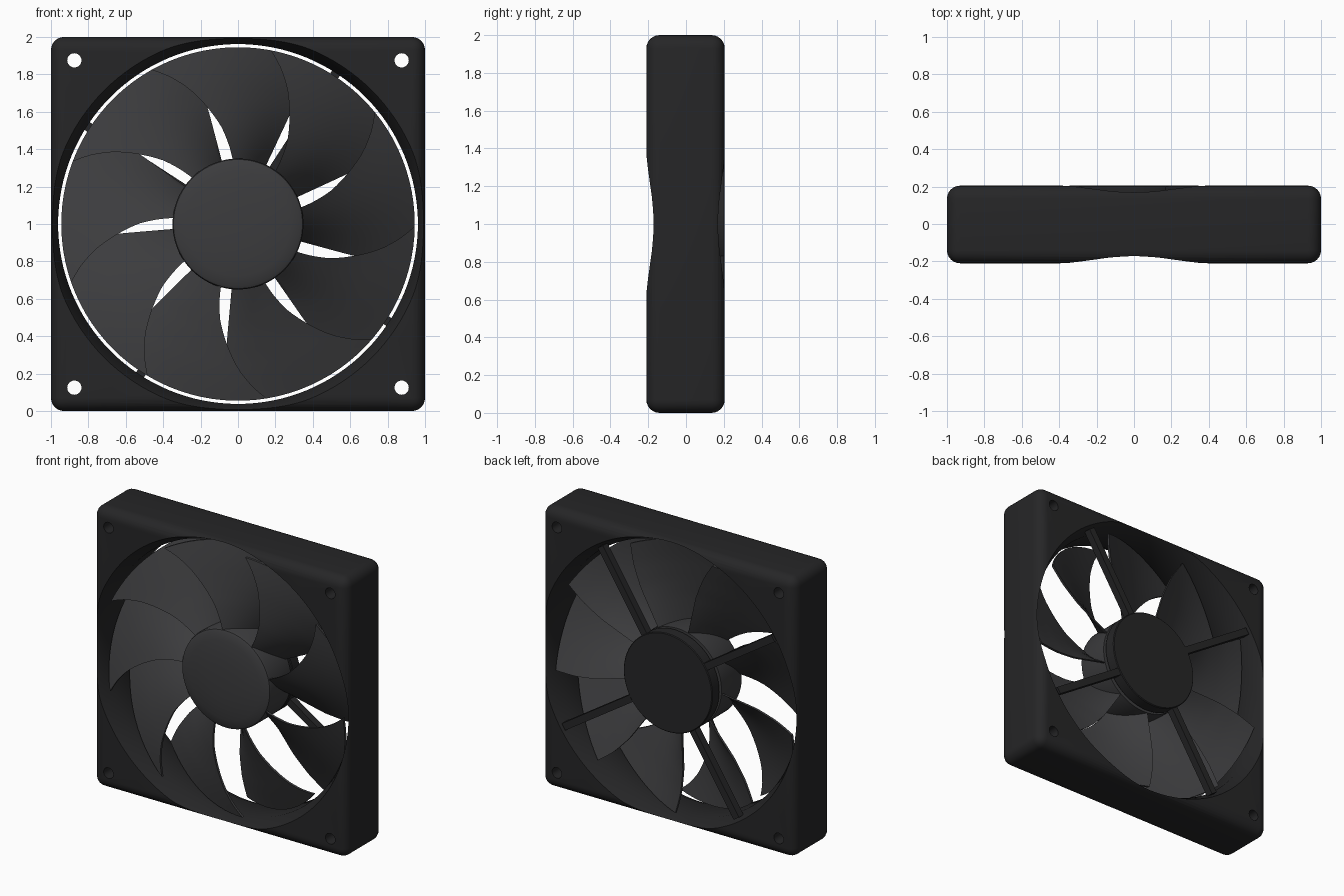
import bpy, bmesh, math
from math import cos, sin, radians, pi

if "Cube" in bpy.data.objects:
    bpy.data.objects.remove(bpy.data.objects["Cube"])

CZ = 1.0  # height of the fan axis


def material(name, c):
    m = bpy.data.materials.new(name)
    m.diffuse_color = (c, c, c * 1.06, 1)
    m.use_nodes = True
    m.node_tree.nodes["Principled BSDF"].inputs["Base Color"].default_value = m.diffuse_color
    return m


DARK = material("frame_black", 0.019)
GREY = material("rotor_charcoal", 0.045)


def make(name, bm, mat, angle=35):
    bmesh.ops.recalc_face_normals(bm, faces=bm.faces)
    me = bpy.data.meshes.new(name)
    bm.to_mesh(me)
    bm.free()
    ob = bpy.data.objects.new(name, me)
    bpy.context.collection.objects.link(ob)
    me.materials.append(mat)
    smooth(ob, angle)
    return ob


def activate(ob):
    bpy.ops.object.select_all(action='DESELECT')
    ob.select_set(True)
    bpy.context.view_layer.objects.active = ob


def smooth(ob, angle=35):
    activate(ob)
    bpy.ops.object.shade_smooth_by_angle(angle=radians(angle))


def lathe(profile, n=96, cx=0.0, cz=CZ):
    """Closed solid turned about an axis along y; profile is (radius, y)."""
    bm = bmesh.new()
    rings = [[bm.verts.new((cx + r * cos(2 * pi * i / n), y, cz + r * sin(2 * pi * i / n)))
              for i in range(n)] for r, y in profile]
    for a, b in zip(rings, rings[1:]):
        for i in range(n):
            j = (i + 1) % n
            bm.faces.new((a[i], a[j], b[j], b[i]))
    bm.faces.new(rings[0])
    bm.faces.new(rings[-1])
    return bm


def interp(pts, r):
    for (r0, a0), (r1, a1) in zip(pts, pts[1:]):
        if r <= r1:
            break
    return a0 + (a1 - a0) * (r - r0) / (r1 - r0)


def cut(ob, cutter):
    m = ob.modifiers.new("cut", 'BOOLEAN')
    m.operation, m.solver, m.object = 'DIFFERENCE', 'EXACT', cutter
    activate(ob)
    bpy.ops.object.modifier_apply(modifier=m.name)
    bpy.data.objects.remove(cutter)


# Square frame with rounded edges
bm = bmesh.new()
bmesh.ops.create_cube(bm, size=1)
for v in bm.verts:
    v.co.x *= 2.0
    v.co.y = v.co.y * 0.415 - 0.0025
    v.co.z = v.co.z * 2.0 + CZ
bmesh.ops.bevel(bm, geom=bm.edges[:], offset=0.07, segments=6, profile=0.5, affect='EDGES')
frame = make("frame", bm, DARK)

# Flared bore and four screw holes
cut(frame, make("bore_cutter", lathe([(1.04, -0.27), (0.962, -0.11), (0.962, 0.11), (1.04, 0.27)], 128), DARK))
for sx in (-1, 1):
    for sz in (-1, 1):
        cut(frame, make("hole_cutter", lathe([(0.038, -0.4), (0.038, 0.4)], 32, sx * 0.875, CZ + sz * 0.875), DARK))
smooth(frame, 30)

# Rotor hub with a gently domed cap
make("rotor_hub", lathe([(0.04, -0.170), (0.12, -0.168), (0.2, -0.163), (0.28, -0.153), (0.33, -0.143),
                         (0.345, -0.135), (0.35, -0.12), (0.35, 0.10)]), GREY)

# Motor mount on the back
make("motor_spindle", lathe([(0.28, 0.08), (0.28, 0.14)], 64), DARK)
make("motor_mount", lathe([(0.345, 0.12), (0.35, 0.125), (0.35, 0.20), (0.345, 0.205)]), DARK)

# Nine swept blades: leading edge at the front, trailing edge at the back
LEAD = [(0.33, 134.3), (0.42, 136.4), (0.52, 139.4), (0.635, 144.3), (0.775, 150.2), (0.87, 155.0), (0.945, 159.3)]
TRAIL = [(0.33, 104.4), (0.635, 104.6), (0.8, 106.4), (0.945, 109)]
NR, NT, THICK = 16, 14, 0.018


def blade(k):
    bm = bmesh.new()
    sides = []
    for off in (-THICK / 2, THICK / 2):
        grid = []
        for i in range(NR + 1):
            f = i / NR
            r = 0.335 + (0.945 - 0.335) * f
            a0, a1 = interp(TRAIL, r), interp(LEAD, r)
            y0, y1 = 0.09 + 0.045 * f, -0.125 - 0.035 * f
            row = []
            for j in range(NT + 1):
                t = j / NT
                a = radians(a0 + (a1 - a0) * t + 40 * k)
                y = y0 + (y1 - y0) * t + 0.02 * sin(pi * t) * -1
                row.append(bm.verts.new((r * cos(a), y + off, CZ + r * sin(a))))
            grid.append(row)
        for i in range(NR):
            for j in range(NT):
                bm.faces.new((grid[i][j], grid[i + 1][j], grid[i + 1][j + 1], grid[i][j + 1]))
        sides.append(grid)

    def rim(g):
        return ([g[i][0] for i in range(NR)] + [g[NR][j] for j in range(NT)]
                + [g[i][NT] for i in range(NR, 0, -1)] + [g[0][j] for j in range(NT, 0, -1)])
    a, b = rim(sides[0]), rim(sides[1])
    for i in range(len(a)):
        j = (i + 1) % len(a)
        bm.faces.new((a[i], a[j], b[j], b[i]))
    make(f"blade_{k + 1}", bm, GREY, 40)


for k in range(9):
    blade(k)

# Four struts carrying the motor mount
for k in range(4):
    a = radians(57 + 90 * k)
    bm = bmesh.new()
    bmesh.ops.create_cube(bm, size=1)
    for v in bm.verts:
        r = 0.30 if v.co.x < 0 else 0.985
        w = v.co.z * 0.05
        y = 0.148 if v.co.y < 0 else 0.2
        v.co = (r * cos(a) - w * sin(a), y, CZ + r * sin(a) + w * cos(a))
    make(f"strut_{k + 1}", bm, DARK)
